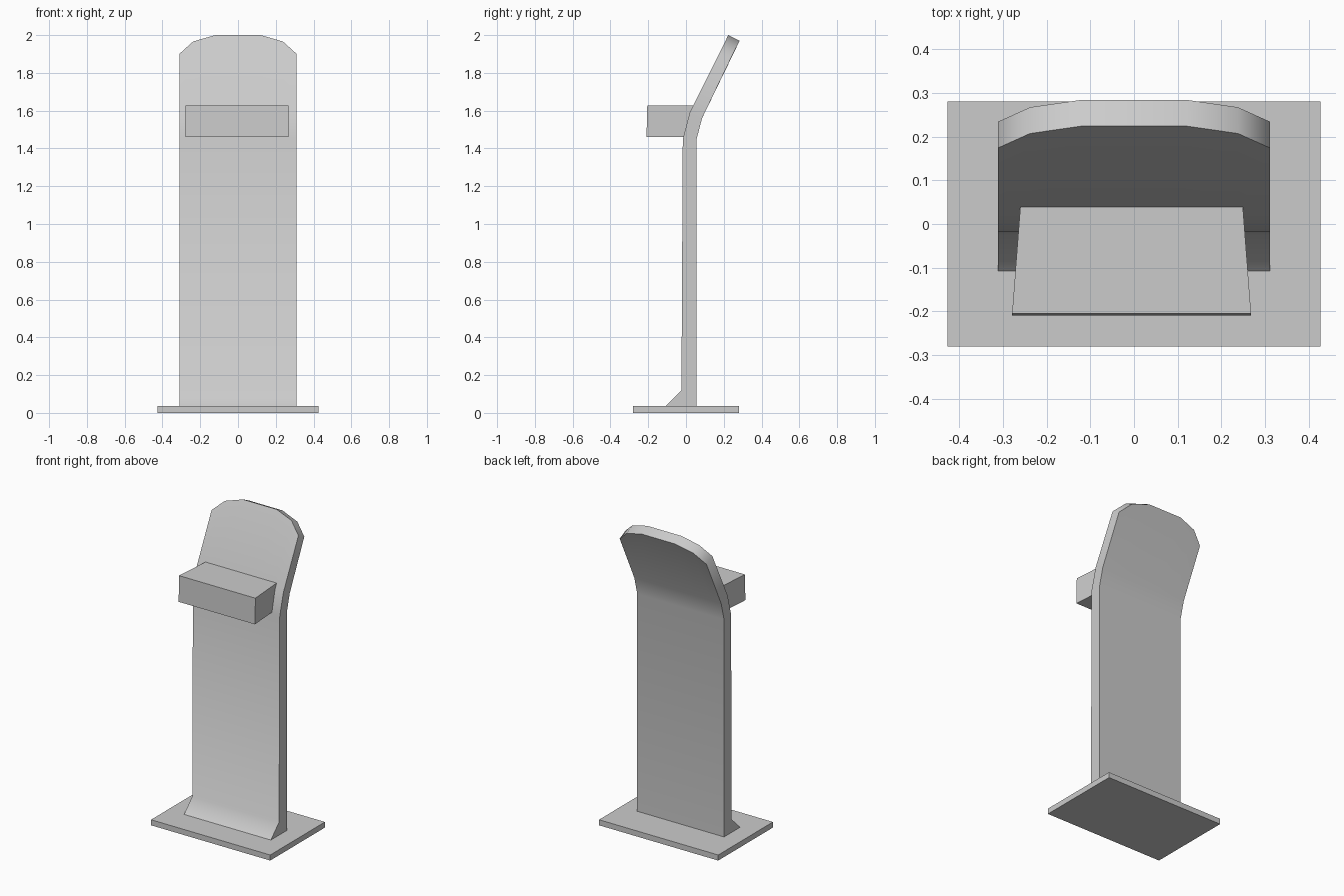
import bpy, bmesh, math
from mathutils import Vector

if "Cube" in bpy.data.objects:
    bpy.data.objects.remove(bpy.data.objects["Cube"], do_unlink=True)

grey = bpy.data.materials.new("light_grey")
grey.use_nodes = True
colour = (0.6, 0.6, 0.6, 1)
grey.diffuse_color = colour
grey.node_tree.nodes["Principled BSDF"].inputs["Base Color"].default_value = colour


def loft(name, rings, smooth=None):
    """Join matching closed rings of points and cap both ends."""
    bm = bmesh.new()
    loops = [[bm.verts.new(p) for p in ring] for ring in rings]
    for a, b in zip(loops, loops[1:]):
        for i in range(len(a)):
            j = (i + 1) % len(a)
            bm.faces.new((a[i], a[j], b[j], b[i]))
    bm.faces.new(loops[0])
    bm.faces.new(loops[-1])
    bmesh.ops.recalc_face_normals(bm, faces=bm.faces)
    mesh = bpy.data.meshes.new(name)
    bm.to_mesh(mesh)
    bm.free()
    mesh.materials.append(grey)
    obj = bpy.data.objects.new(name, mesh)
    bpy.context.collection.objects.link(obj)
    if smooth:
        bpy.ops.object.select_all(action="DESELECT")
        obj.select_set(True)
        bpy.context.view_layer.objects.active = obj
        bpy.ops.object.shade_smooth_by_angle(angle=math.radians(smooth))
    return obj


def rectangle(x0, x1, y0, y1, z):
    return [(x0, y0, z), (x1, y0, z), (x1, y1, z), (x0, y1, z)]


# Floor plate
loft("base_plate", [rectangle(-0.427, 0.427, -0.28, 0.28, z) for z in (0, 0.036)])

# Bent upright panel: side profile swept across x, its top lowered towards the corners
front = [(-0.108, 0.036), (-0.024, 0.12), (-0.017, 1.45), (0.02, 1.59)]
back = [(0.085, 1.56), (0.055, 1.445), (0.055, 0.036)]
front_top, back_top = Vector((0.224, 2.0)), Vector((0.284, 1.97))
slope = (front_top - Vector(front[-1])).normalized()
corners = [(0.311, 0.112), (0.238, 0.038), (0.12, 0)]
stations = [(-x, drop) for x, drop in corners] + corners[::-1]
rings = []
for x, drop in stations:
    profile = front + [front_top - slope * drop, back_top - slope * drop] + back
    rings.append([(x, y, z) for y, z in profile])
loft("upright_panel", rings, smooth=50)

# Tapered box on the front of the panel
box = []
for z, y_front in ((1.46, -0.209), (1.628, -0.205)):
    box.append([(-0.279, y_front, z), (0.268, y_front, z), (0.249, 0.04, z), (-0.26, 0.04, z)])
loft("front_box", box)
